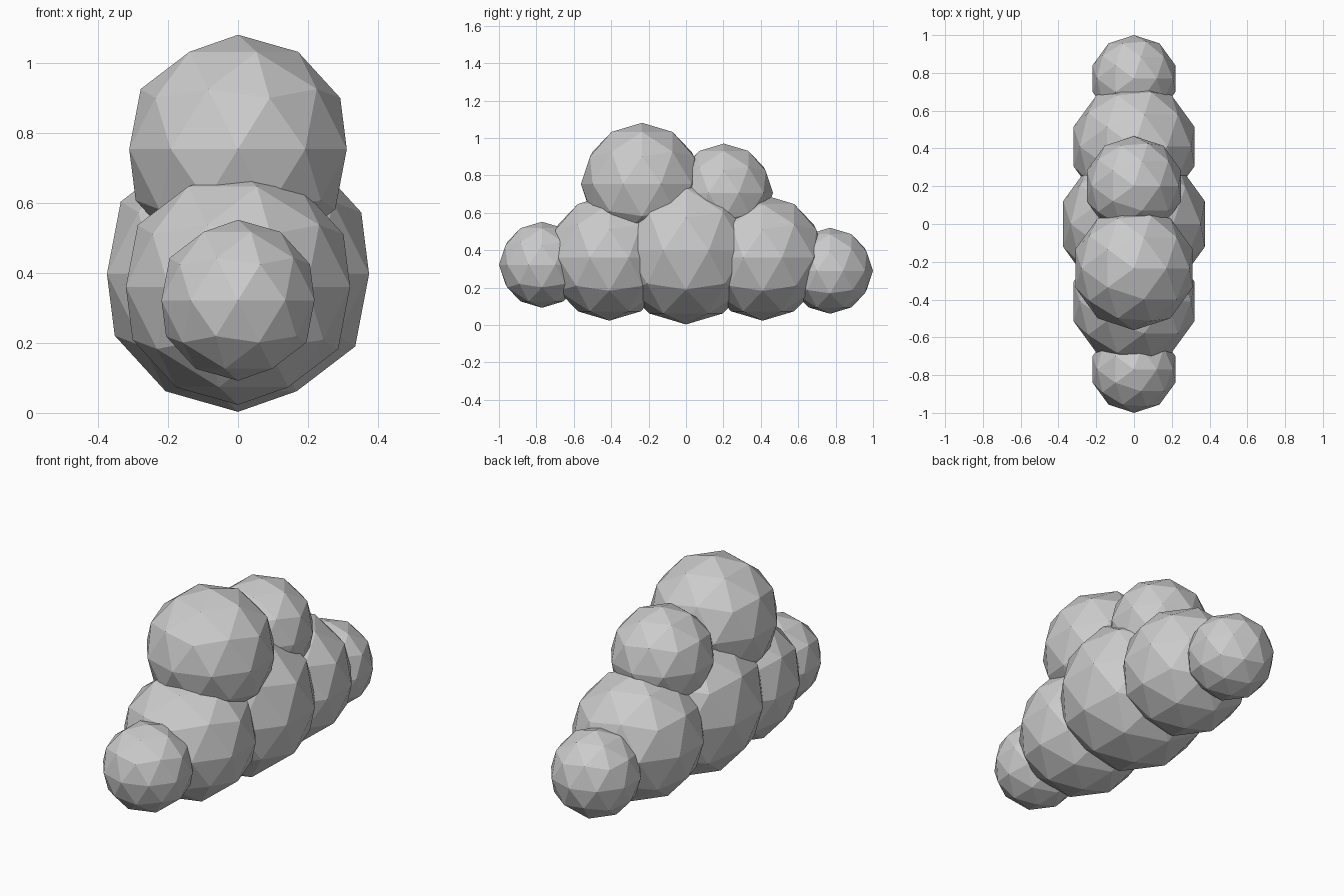
import bpy

if "Cube" in bpy.data.objects:
    bpy.data.objects.remove(bpy.data.objects["Cube"])

# Low-poly cloud: overlapping faceted puffs as (name, y, z, radius)
PUFFS = [
    ("front_end_puff", -0.77, 0.322, 0.23),
    ("front_body_puff", -0.41, 0.36, 0.337),
    ("middle_body_puff", 0.0, 0.397, 0.394),
    ("back_body_puff", 0.41, 0.36, 0.337),
    ("back_end_puff", 0.77, 0.29, 0.23),
    ("front_top_puff", -0.235, 0.754, 0.327),
    ("back_top_puff", 0.202, 0.707, 0.263),
]


def puff(name, y, z, radius):
    bpy.ops.mesh.primitive_ico_sphere_add(
        subdivisions=2, radius=radius, location=(0, y, z))
    obj = bpy.context.object
    obj.name = name
    bpy.ops.object.shade_flat()
    return obj


for p in PUFFS:
    puff(*p)
